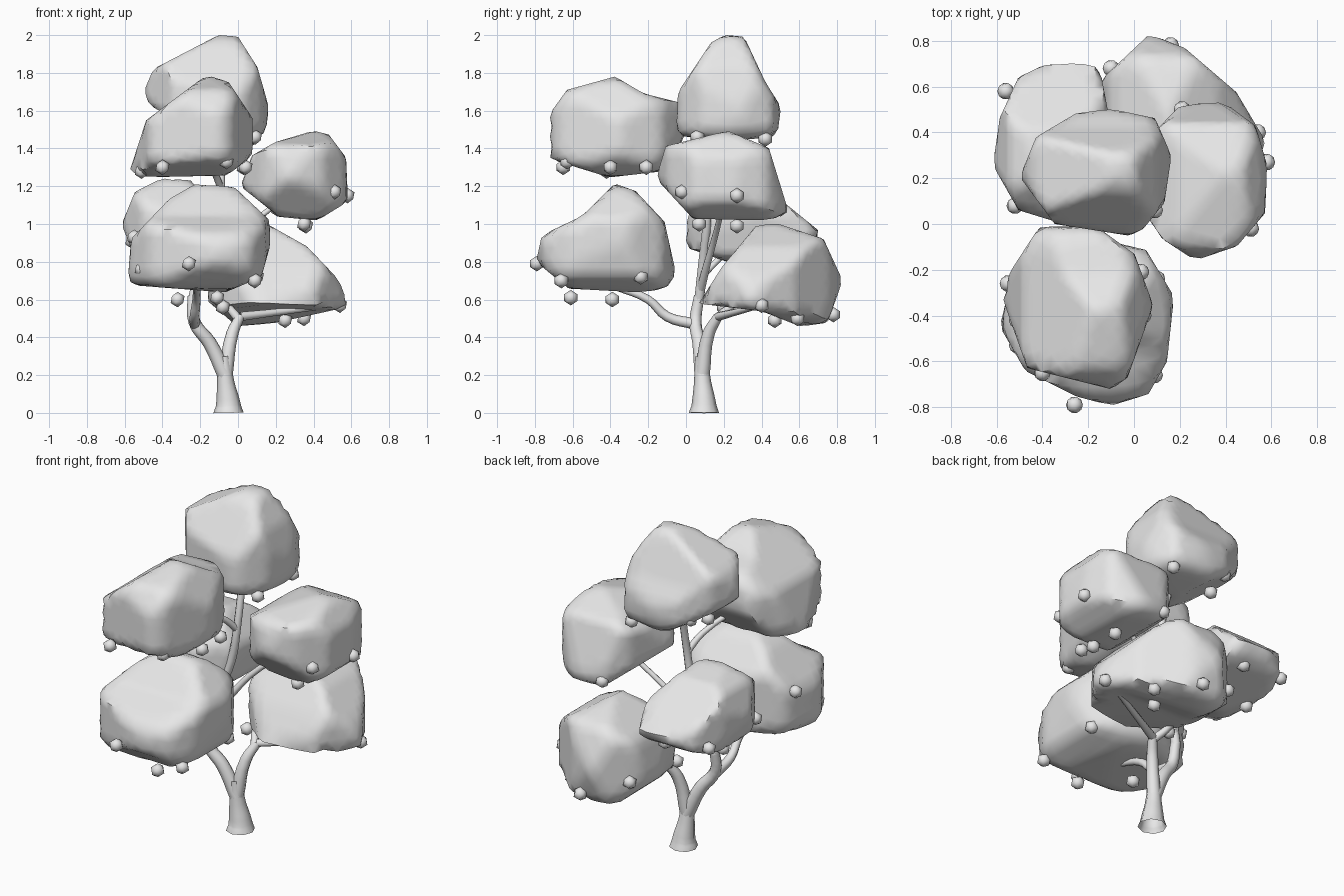
import bpy
import bmesh
import math
from mathutils import Vector

default_cube = bpy.data.objects.get("Cube")
if default_cube:
    bpy.data.objects.remove(default_cube, do_unlink=True)

# One plain grey for the whole tree
grey = bpy.data.materials.new("plain_grey")
grey.use_nodes = True
grey.diffuse_color = (0.8, 0.8, 0.8, 1)
grey.node_tree.nodes["Principled BSDF"].inputs["Base Color"].default_value = grey.diffuse_color


def add_mesh(name, bm):
    """Turn a bmesh into a grey, smooth shaded object."""
    mesh = bpy.data.meshes.new(name)
    bm.to_mesh(mesh)
    bm.free()
    mesh.materials.append(grey)
    obj = bpy.data.objects.new(name, mesh)
    bpy.context.collection.objects.link(obj)
    bpy.ops.object.select_all(action="DESELECT")
    obj.select_set(True)
    bpy.context.view_layer.objects.active = obj
    bpy.ops.object.shade_smooth_by_angle(angle=math.radians(50))


def outline_reach(outline, centre, direction):
    """Distance from the centre to a closed outline along a 2D direction."""
    reach = 0
    for start, end in zip(outline, outline[1:] + outline[:1]):
        a = Vector(start) - centre
        edge = Vector(end) - Vector(start)
        cross = direction.x * edge.y - direction.y * edge.x
        if abs(cross) < 1e-9:
            continue
        distance = (a.x * edge.y - a.y * edge.x) / cross
        along = (a.x * direction.y - a.y * direction.x) / cross
        if distance > 0 and -1e-6 <= along <= 1 + 1e-6:
            reach = max(reach, distance)
    return reach


def reaches(ray, centre, views):
    """How far a 3D ray may go before leaving each outline, as multiples of the ray."""
    found = []
    for outline, i, j in views:
        flat_ray = Vector((ray[i], ray[j]))
        if flat_ray.length > 1e-4:
            found.append(outline_reach(outline, Vector((centre[i], centre[j])), flat_ray))
    return [reach for reach in found if reach > 0]


def stretch(bm, low, high):
    """Bring a crown to the full size of its outlines on each axis."""
    for axis in range(3):
        values = [vert.co[axis] for vert in bm.verts]
        smallest, largest = min(values), max(values)
        factor = (high[axis] - low[axis]) / (largest - smallest)
        for vert in bm.verts:
            vert.co[axis] = low[axis] + (vert.co[axis] - smallest) * factor


def leaf_crown(name, front, side, plan, fruit):
    """Leaf mass carved from a ball by front, side and plan outlines, with fruit."""
    axes = ([p[0] for p in front], [p[0] for p in side], [p[1] for p in front])
    low = Vector([min(values) for values in axes])
    high = Vector([max(values) for values in axes])
    centre = (low + high) / 2
    views = ((front, 0, 2), (side, 1, 2), (plan, 0, 1))
    softness = 6
    bm = bmesh.new()
    bmesh.ops.create_icosphere(bm, subdivisions=4, radius=1)
    for vert in bm.verts:
        ray = vert.co.normalized()
        total = sum(reach ** -softness for reach in reaches(ray, centre, views))
        vert.co = ray * total ** (-1 / softness)
    bmesh.ops.smooth_vert(bm, verts=bm.verts, factor=0.5,
                          use_axis_x=True, use_axis_y=True, use_axis_z=True)
    stretch(bm, low, high)
    # Trim whatever bulges past an outline
    for vert in bm.verts:
        ray = vert.co - centre
        vert.co = centre + ray * min([1] + reaches(ray, centre, views))
    stretch(bm, low, high)
    add_mesh(name + "_leaves", bm)

    # Small round fruit hanging on the crown
    for number, place in enumerate(fruit):
        ball = bmesh.new()
        bmesh.ops.create_icosphere(ball, subdivisions=1, radius=0.041)
        bmesh.ops.translate(ball, verts=ball.verts, vec=place)
        add_mesh(name + "_fruit_" + str(number), ball)


def branch(name, thickness, *points):
    """Round limb through points, tapering from the first thickness to the second."""
    curve = bpy.data.curves.new(name, "CURVE")
    curve.dimensions = "3D"
    curve.bevel_depth = 1
    curve.bevel_resolution = 2
    curve.resolution_u = 4
    spline = curve.splines.new("BEZIER")
    spline.bezier_points.add(len(points) - 1)
    start, end = thickness
    for index, (knot, place) in enumerate(zip(spline.bezier_points, points)):
        knot.co = place
        knot.handle_left_type = knot.handle_right_type = "AUTO"
        knot.radius = start + (end - start) * index / (len(points) - 1)
    curve.materials.append(grey)
    bpy.context.collection.objects.link(bpy.data.objects.new(name, curve))
    return spline


# Trunk with a flared foot
trunk = branch("trunk", (.08, .03), (-.05, .095, 0), (-.051, .095, .04), (-.065, .088, .16), (-.075, .08, .3))
trunk.bezier_points[1].radius = .066
trunk.bezier_points[2].radius = .046

# Limbs reaching into the crowns
branch("right_limb", (.042, .028), (-.068, .086, .2), (-.15, .07, .37), (-.23, .05, .48), (-.24, .07, .62))
branch("tall_limb", (.028, .02), (-.24, .07, .6), (-.19, .09, .8), (-.12, .11, 1), (-.09, .12, 1.2), (-.1, .2, 1.55))
branch("front_low_limb", (.03, .018), (-.23, .05, .47), (-.23, -.1, .51), (-.22, -.2, .6), (-.22, -.38, .67))
branch("back_limb", (.04, .025), (-.068, .086, .2), (-.03, .12, .42), (.01, .17, .51))
branch("back_low_limb", (.024, .014), (.01, .17, .51), (.18, .25, .53), (.5, .4, .57))
branch("back_twig", (.024, .014), (0, .16, .5), (-.05, .25, .57), (-.02, .4, .64))
branch("left_limb", (.024, .014), (-.22, .08, .66), (-.13, .11, .78), (-.02, .15, .92), (.22, .2, 1.12))
branch("front_high_limb", (.02, .014), (-.09, .12, 1.19), (-.13, .03, 1.28), (-.25, -.25, 1.4))
branch("right_twig", (.02, .012), (-.22, .08, .72), (-.27, .18, .82), (-.35, .32, .95))

# Crowns: front outline (x, z), side outline (y, z), plan outline (x, y), fruit
leaf_crown(
    "front_low",
    [(-.58, .68), (-.56, .92), (-.36, 1.13), (-.22, 1.21), (-.02, 1.19), (.16, 1.02), (.17, .9), (.12, .72), (-.07, .64)],
    [(-.79, .8), (-.76, .94), (-.55, 1.04), (-.38, 1.21), (-.27, 1.17), (-.12, 1.01), (-.06, .74), (-.11, .66), (-.25, .64), (-.62, .66)],
    [(.17, -.32), (.14, -.6), (.06, -.74), (-.1, -.79), (-.25, -.75), (-.47, -.64), (-.58, -.45), (-.52, -.2), (-.2, -.06), (.05, -.12)],
    [(-.26, -.79, .79), (.09, -.66, .7), (-.51, -.53, .76), (-.55, -.26, .93), (-.11, -.61, .61), (-.32, -.39, .6), (.1, -.24, .72)])

leaf_crown(
    "front_high",
    [(-.57, 1.27), (-.48, 1.55), (-.19, 1.77), (-.14, 1.78), (-.05, 1.75), (.08, 1.55), (.07, 1.36), (-.06, 1.26), (-.5, 1.25)],
    [(-.72, 1.57), (-.62, 1.71), (-.37, 1.78), (-.22, 1.69), (-.02, 1.64), (-.01, 1.45), (-.14, 1.28), (-.4, 1.25), (-.72, 1.35)],
    [(-.57, -.31), (-.53, -.2), (-.4, 0), (-.18, 0), (0, -.13), (.08, -.35), (-.03, -.66), (-.1, -.71), (-.46, -.62)],
    [(-.4, -.65, 1.3), (-.06, -.63, 1.33), (-.51, -.42, 1.28), (.04, -.4, 1.3), (.03, -.21, 1.3)])

leaf_crown(
    "top",
    [(-.49, 1.7), (-.44, 1.82), (-.1, 2), (0, 1.99), (.1, 1.83), (.16, 1.62), (.14, 1.45), (-.15, 1.44), (-.46, 1.63)],
    [(-.05, 1.47), (-.03, 1.7), (.14, 1.96), (.21, 2), (.31, 1.99), (.42, 1.75), (.5, 1.62), (.48, 1.46), (.2, 1.44)],
    [(-.49, .21), (-.42, .38), (-.25, .48), (-.1, .5), (.09, .46), (.16, .3), (.13, .1), (.04, -.01), (-.02, -.04), (-.34, .01)],
    [(.09, .06, 1.46), (.07, .42, 1.45), (-.31, .4, 1.55), (-.33, .26, 1.51)])

leaf_crown(
    "left",
    [(.02, 1.2), (.08, 1.36), (.2, 1.43), (.4, 1.49), (.48, 1.47), (.57, 1.35), (.58, 1.12), (.42, 1.02), (.22, 1.04)],
    [(-.15, 1.24), (-.1, 1.41), (.22, 1.49), (.43, 1.4), (.53, 1.07), (.44, 1.02), (.04, 1.03)],
    [(.02, .1), (.1, .4), (.2, .5), (.38, .53), (.53, .42), (.58, .25), (.57, .05), (.45, -.09), (.27, -.15), (.13, -.06)],
    [(.35, .07, 1), (.36, .27, .99), (.51, -.02, 1.17), (.58, .27, 1.15), (.21, .5, 1.08)])

leaf_crown(
    "back_low",
    [(-.16, .6), (-.1, .85), (.15, 1), (.36, .88), (.51, .72), (.57, .62), (.56, .56), (.2, .48), (0, .46)],
    [(.07, .58), (.19, .77), (.37, .99), (.48, 1), (.72, .92), (.82, .7), (.74, .48), (.6, .46), (.4, .54)],
    [(-.16, .5), (-.13, .63), (.07, .82), (.22, .76), (.44, .57), (.57, .35), (.4, .12), (.1, .07), (-.1, .25)],
    [(.16, .78, .52), (.54, .4, .57), (.25, .47, .49), (.35, .59, .5), (-.08, .2, .56), (-.1, .68, .62)])

leaf_crown(
    "right",
    [(-.61, 1), (-.54, 1.17), (-.4, 1.24), (-.25, 1.23), (-.1, 1.05), (-.15, .83), (-.4, .79), (-.55, .85)],
    [(0, .88), (.01, 1.05), (.2, 1.24), (.4, 1.2), (.52, 1.1), (.7, .95), (.6, .88), (.25, .79)],
    [(-.61, .25), (-.58, .45), (-.5, .62), (-.33, .7), (-.15, .66), (-.1, .4), (-.12, .1), (-.3, 0), (-.5, .06)],
    [(-.56, .58, .91), (-.52, .08, .89), (-.42, .54, .9), (-.28, .6, .88), (-.5, .36, .81)])
